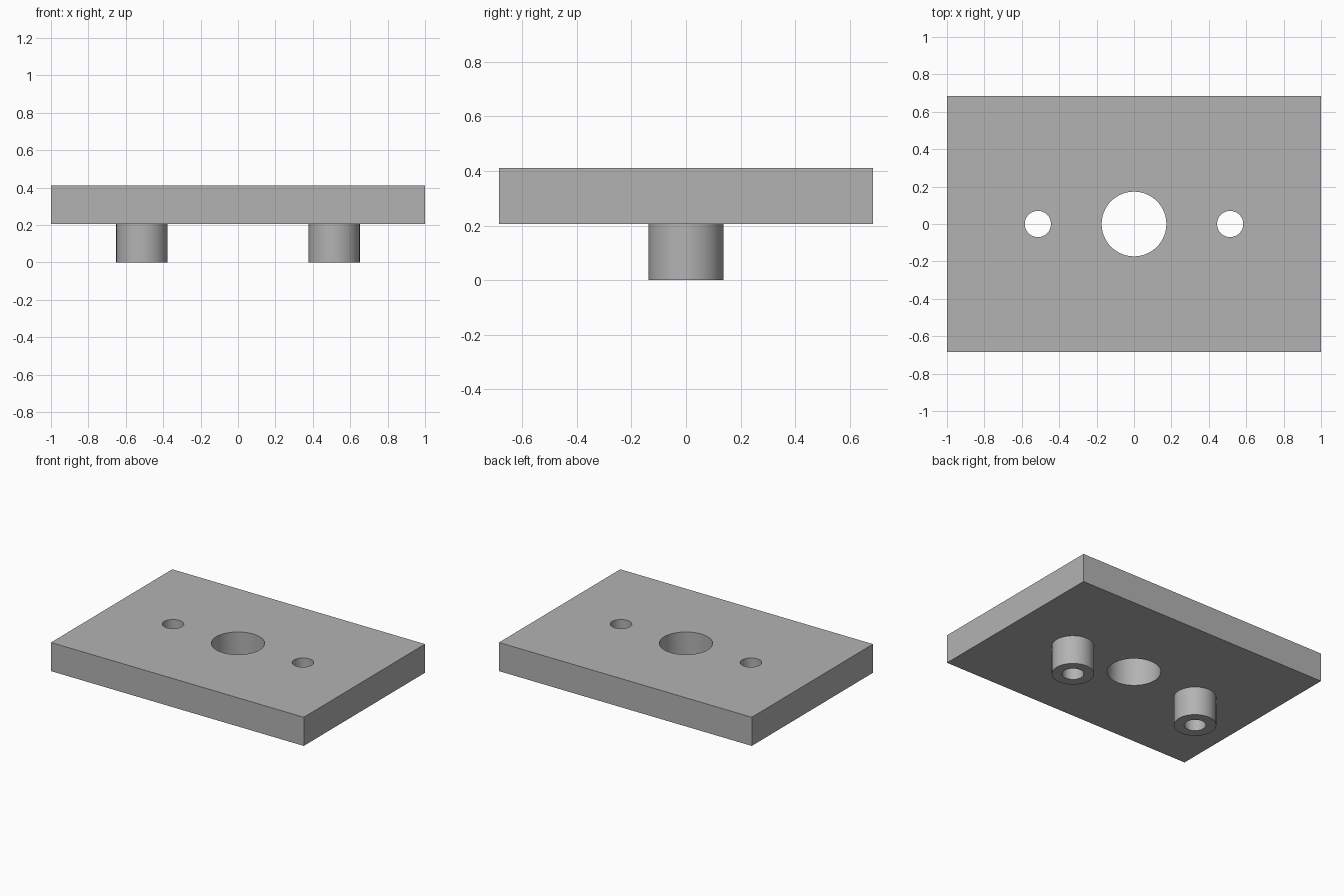
import bpy
import math

cube = bpy.data.objects.get("Cube")
if cube:
    bpy.data.objects.remove(cube, do_unlink=True)

WIDTH, DEPTH, TOP, UNDERSIDE = 2.0, 1.37, 0.411, 0.206
BOSS_X, BOSS_R, PIN_HOLE_R, CENTRE_HOLE_R = 0.514, 0.137, 0.07, 0.173

grey = bpy.data.materials.new("plain grey")
grey.use_nodes = True
colour = (0.45, 0.45, 0.45, 1)
grey.diffuse_color = colour
grey.node_tree.nodes["Principled BSDF"].inputs["Base Color"].default_value = colour


def cylinder(name, x, radius, bottom, top):
    bpy.ops.mesh.primitive_cylinder_add(
        vertices=64, radius=radius, depth=top - bottom,
        location=(x, 0, (bottom + top) / 2))
    obj = bpy.context.object
    obj.name = name
    obj.data.materials.append(grey)
    return obj


def combine(target, tool, operation):
    """Apply a boolean to the target and discard the tool."""
    bpy.context.view_layer.objects.active = target
    mod = target.modifiers.new(operation.lower(), 'BOOLEAN')
    mod.operation = operation
    mod.solver = 'EXACT'
    mod.object = tool
    bpy.ops.object.modifier_apply(modifier=mod.name)
    bpy.data.objects.remove(tool, do_unlink=True)


# Rectangular plate
bpy.ops.mesh.primitive_cube_add(size=1, location=(0, 0, (TOP + UNDERSIDE) / 2))
plate = bpy.context.object
plate.name = "mounting_plate"
plate.scale = (WIDTH, DEPTH, TOP - UNDERSIDE)
bpy.ops.object.transform_apply(location=True, rotation=False, scale=True)
plate.data.materials.append(grey)

# Round bosses under the plate, each with a through hole
for x in (-BOSS_X, BOSS_X):
    combine(plate, cylinder("boss", x, BOSS_R, 0, (TOP + UNDERSIDE) / 2), 'UNION')
    combine(plate, cylinder("pin_hole", x, PIN_HOLE_R, -0.1, TOP + 0.1), 'DIFFERENCE')

# Large centre hole
combine(plate, cylinder("centre_hole", 0, CENTRE_HOLE_R, 0, TOP + 0.1), 'DIFFERENCE')

# Smooth round walls, crisp rims
bpy.ops.object.select_all(action='DESELECT')
plate.select_set(True)
bpy.context.view_layer.objects.active = plate
bpy.ops.object.shade_smooth_by_angle(angle=math.radians(30))
